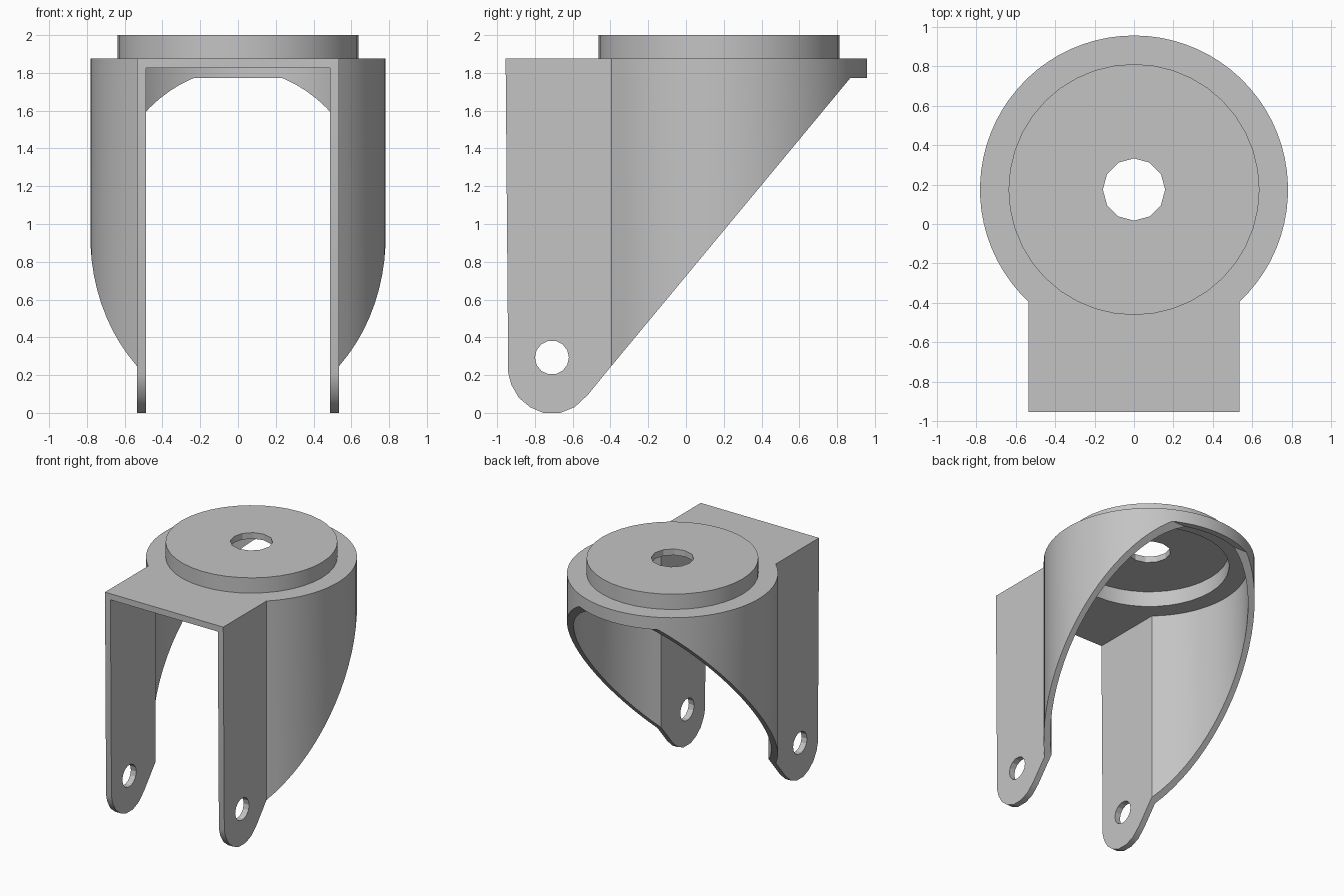
import bpy
import bmesh
from math import sin, cos, pi, atan2, sqrt

cube = bpy.data.objects.get("Cube")
if cube:
    bpy.data.objects.remove(cube, do_unlink=True)

CENTRE_Y = 0.175   # swivel axis of the round head
TOP = 1.875        # height of the fork plate


def prism(name, points, axis, low, high):
    """Extrude a closed 2D outline along z (points are x, y) or x (points are y, z)."""
    bm = bmesh.new()
    place = (lambda p, h: (p[0], p[1], h)) if axis == "z" else (lambda p, h: (h, p[0], p[1]))
    a = [bm.verts.new(place(p, low)) for p in points]
    b = [bm.verts.new(place(p, high)) for p in points]
    bm.faces.new(a)
    bm.faces.new(b)
    for i in range(len(a)):
        j = (i + 1) % len(a)
        bm.faces.new((a[i], a[j], b[j], b[i]))
    bmesh.ops.recalc_face_normals(bm, faces=bm.faces)
    mesh = bpy.data.meshes.new(name)
    bm.to_mesh(mesh)
    bm.free()
    obj = bpy.data.objects.new(name, mesh)
    bpy.context.collection.objects.link(obj)
    return obj


def circle(cx, cy, r, n):
    return [(cx + r * cos(2 * pi * i / n), cy + r * sin(2 * pi * i / n)) for i in range(n)]


def keyhole(half, r, n=56):
    """Round head joined to a straight-sided front."""
    start = atan2(-sqrt(r * r - half * half), half)
    sweep = pi - 2 * start
    arc = [(r * cos(start + sweep * i / n), CENTRE_Y + r * sin(start + sweep * i / n))
           for i in range(n + 1)]
    return [(half, -1.2)] + arc + [(-half, -1.2)]


def combine(target, tool, operation):
    mod = target.modifiers.new(operation, "BOOLEAN")
    mod.operation = operation
    mod.solver = "EXACT"
    mod.object = tool
    tool.hide_render = True
    bpy.context.view_layer.objects.active = target
    bpy.ops.object.modifier_apply(modifier=mod.name)
    bpy.data.objects.remove(tool, do_unlink=True)


# Fork shell with the raised swivel disc on top
fork = prism("caster_fork", keyhole(0.535, 0.782), "z", -0.1, TOP)
combine(fork, prism("swivel_disc", circle(0, CENTRE_Y, 0.637, 40), "z", 1.85, 2.0), "UNION")

# Hollow inside, recess under the disc and centre hole
combine(fork, prism("inner_cavity", keyhole(0.486, 0.733), "z", -0.3, 1.825), "DIFFERENCE")
combine(fork, prism("disc_recess", circle(0, CENTRE_Y, 0.592, 40), "z", 1.7, 1.95), "DIFFERENCE")
combine(fork, prism("centre_hole", circle(0, CENTRE_Y, 0.158, 12), "z", 1.6, 2.2), "DIFFERENCE")

# Side profile: rounded leg ends and the slanted rear edge
side = [(-0.955, 2.2), (-0.955, TOP), (-0.941, 0.21), (-0.925, 0.15), (-0.885, 0.08),
        (-0.825, 0.03), (-0.755, 0.0), (-0.665, 0.0), (-0.59, 0.03), (-0.52, 0.095),
        (-0.41, 0.23), (0.87, 1.773), (1.1, 1.773), (1.1, 2.2)]
combine(fork, prism("side_profile", side, "x", -1.2, 1.2), "INTERSECT")

# Axle holes through both legs
combine(fork, prism("axle_hole", circle(-0.71, 0.293, 0.09, 14), "x", -1.3, 1.3), "DIFFERENCE")

# Single grey finish
grey = bpy.data.materials.new("plain_grey")
grey.use_nodes = True
colour = (0.55, 0.55, 0.55, 1)
grey.diffuse_color = colour
grey.node_tree.nodes["Principled BSDF"].inputs["Base Color"].default_value = colour
fork.data.materials.clear()
fork.data.materials.append(grey)
for face in fork.data.polygons:
    face.material_index = 0

bpy.ops.object.select_all(action="DESELECT")
fork.select_set(True)
bpy.context.view_layer.objects.active = fork
bpy.ops.object.shade_smooth_by_angle(angle=0.4)
